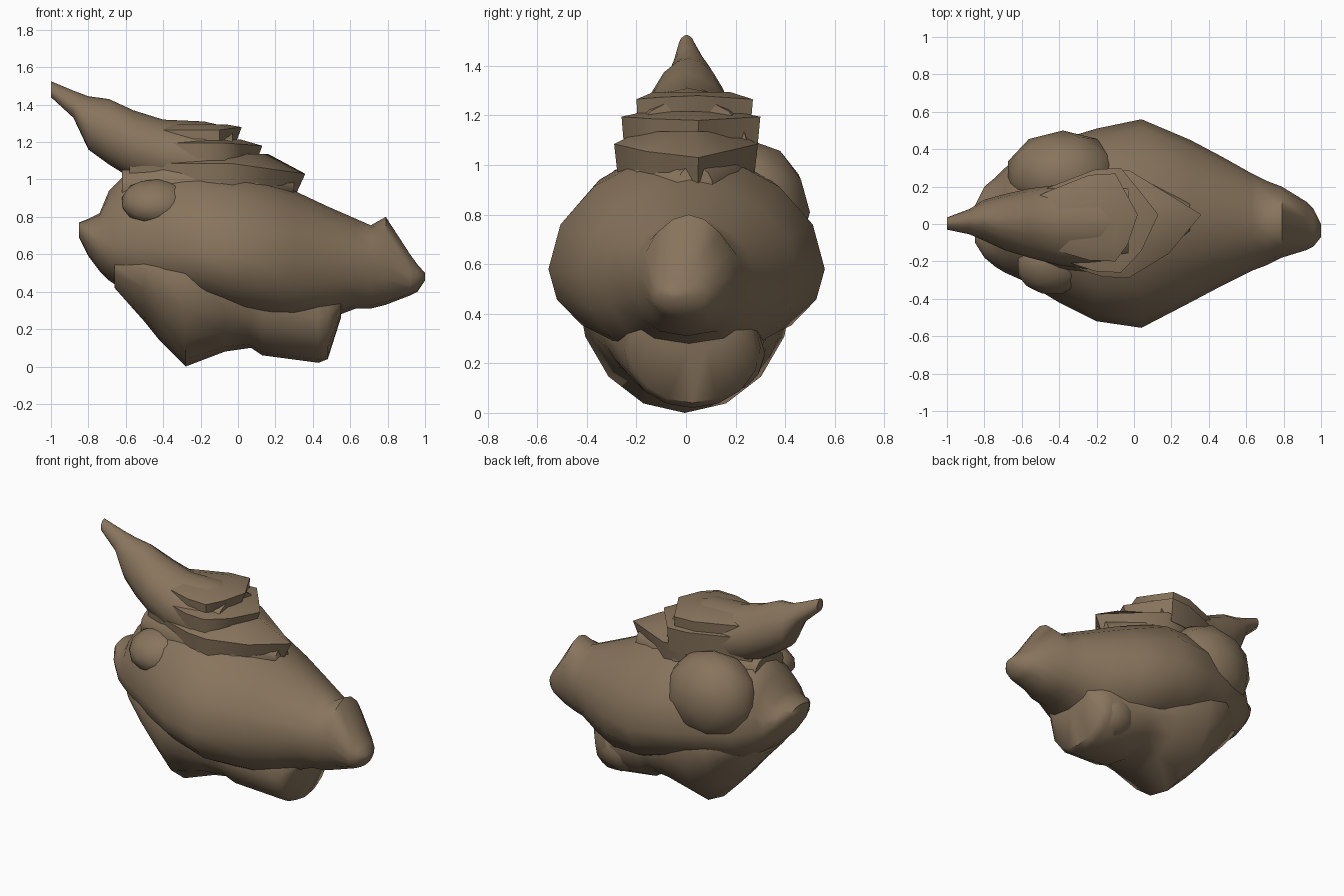
import bpy, bmesh, math
from mathutils import Matrix

mat = bpy.data.materials.new("earth_brown")
mat.diffuse_color = (0.245, 0.175, 0.108, 1)


def finish(bm, name, angle=50):
    bmesh.ops.recalc_face_normals(bm, faces=bm.faces)
    me = bpy.data.meshes.new(name)
    bm.to_mesh(me)
    bm.free()
    me.materials.append(mat)
    ob = bpy.data.objects.new(name, me)
    bpy.context.collection.objects.link(ob)
    bpy.ops.object.select_all(action='DESELECT')
    ob.select_set(True)
    bpy.context.view_layer.objects.active = ob
    bpy.ops.object.shade_smooth_by_angle(angle=math.radians(angle))
    return ob


def skin(bm, rings):
    """Bridge consecutive rings and cap both ends."""
    vs = [[bm.verts.new(p) for p in r] for r in rings]
    n = len(vs[0])
    for a, b in zip(vs, vs[1:]):
        for i in range(n):
            j = (i + 1) % n
            bm.faces.new((a[i], a[j], b[j], b[i]))
    bm.faces.new(vs[0])
    bm.faces.new(vs[-1])


def loft_x(name, sections, n=16, upper=1.0, lower=1.0, angle=50):
    """Sections: x, y_min, y_max, z_bottom, z_widest, z_top.
    upper/lower: below 1 is fuller, above 1 is slimmer."""
    rings = []
    for x, y0, y1, zb, zm, zt in sections:
        ring = []
        for i in range(n):
            t = 2 * math.pi * i / n
            c, s = math.cos(t), math.sin(t)
            c = math.copysign(abs(c) ** (upper if s > 0 else lower), c)
            z = zm + s * ((zt - zm) if s > 0 else (zm - zb))
            ring.append((x, (y0 + y1) / 2 + c * (y1 - y0) / 2, z))
        rings.append(ring)
    bm = bmesh.new()
    skin(bm, rings)
    return finish(bm, name, angle)


def lump(name, centre, radii, tilt=0):
    bm = bmesh.new()
    bmesh.ops.create_icosphere(bm, subdivisions=2, radius=1)
    bm.transform(Matrix.Translation(centre) @ Matrix.Rotation(tilt, 4, 'X')
                 @ Matrix.Diagonal((*radii, 1)))
    return finish(bm, name)


def layer(name, tip, wide, y0, y1, z_top, z_tip, depth, rise):
    """Pointed shingle: undercut base, rim, and a crown rising into the peak."""
    half = [(tip, 0), (wide + (tip - wide) * 0.55, 0.55), (wide, 1),
            (wide - 0.14, 0.97), (-0.45, 0.66), (-0.58, 0.45)]
    pts = [(x, 0.05 if i == 0 else f * y1) for i, (x, f) in enumerate(half)]
    pts += [(x, f * y0) for x, f in reversed(half[1:])]
    rim, low, crown = [], [], []
    for x, y in pts:
        k = max(0, min(1, (x - wide) / (tip - wide)))
        z = z_top + (z_tip - z_top) * k
        rim.append((x, y, z))
        low.append((x - 0.06 * k, y * 0.95, z - depth))
        crown.append((wide - 0.1 + (x - wide + 0.1) * 0.6, y * 0.65, z_top + rise))
    bm = bmesh.new()
    skin(bm, [low, rim, crown])
    return finish(bm, name, 55)


# Main body, tapering to a blunt snout at +x
loft_x("body", [
    (-0.85, -0.10, 0.10, 0.69, 0.73, 0.77),
    (-0.80, -0.18, 0.20, 0.59, 0.70, 0.79),
    (-0.74, -0.23, 0.25, 0.51, 0.65, 0.82),
    (-0.69, -0.26, 0.30, 0.46, 0.65, 0.94),
    (-0.60, -0.30, 0.37, 0.40, 0.63, 1.03),
    (-0.40, -0.42, 0.45, 0.36, 0.62, 1.08),
    (-0.20, -0.52, 0.51, 0.33, 0.60, 1.08),
    (0.04, -0.555, 0.56, 0.26, 0.58, 1.05),
    (0.30, -0.42, 0.45, 0.21, 0.56, 0.94),
    (0.47, -0.33, 0.36, 0.25, 0.56, 0.86),
    (0.63, -0.25, 0.27, 0.31, 0.56, 0.79),
    (0.71, -0.22, 0.23, 0.31, 0.55, 0.755),
    (0.79, -0.18, 0.20, 0.33, 0.55, 0.80),
    (0.92, -0.14, 0.12, 0.38, 0.48, 0.60),
    (0.96, -0.12, 0.08, 0.40, 0.48, 0.545),
    (1.00, -0.07, 0.00, 0.46, 0.48, 0.50)], upper=1.15, lower=0.8)

# Underside with two low points, merging into the body at the rear
loft_x("underside", [
    (-0.66, -0.24, 0.25, 0.42, 0.54, 0.64),
    (-0.50, -0.35, 0.37, 0.24, 0.53, 0.66),
    (-0.42, -0.39, 0.41, 0.14, 0.52, 0.66),
    (-0.28, -0.44, 0.43, 0.00, 0.50, 0.66),
    (-0.07, -0.39, 0.40, 0.08, 0.43, 0.60),
    (0.07, -0.34, 0.35, 0.10, 0.36, 0.60),
    (0.13, -0.31, 0.33, 0.06, 0.31, 0.60),
    (0.43, -0.25, 0.30, 0.02, 0.26, 0.55),
    (0.48, -0.23, 0.28, 0.04, 0.26, 0.50),
    (0.55, -0.18, 0.20, 0.26, 0.34, 0.45)], lower=1.0)

# Swept-back peak
loft_x("peak", [
    (-1.00, -0.03, 0.035, 1.44, 1.48, 1.525),
    (-0.88, -0.055, 0.08, 1.33, 1.39, 1.475),
    (-0.80, -0.09, 0.13, 1.16, 1.29, 1.445),
    (-0.69, -0.14, 0.16, 1.08, 1.24, 1.43),
    (-0.56, -0.18, 0.19, 1.00, 1.18, 1.37),
    (-0.40, -0.22, 0.21, 0.95, 1.13, 1.32),
    (-0.18, -0.25, 0.27, 0.90, 1.10, 1.31),
    (-0.03, -0.22, 0.25, 0.90, 1.08, 1.275)], upper=1.2, lower=0.9)

# Wide neck joining peak and body
loft_x("neck", [
    (-0.62, -0.15, 0.15, 0.80, 0.97, 1.06),
    (-0.40, -0.24, 0.24, 0.75, 0.97, 1.14),
    (-0.10, -0.28, 0.28, 0.75, 0.97, 1.14),
    (0.10, -0.21, 0.22, 0.75, 0.95, 1.07),
    (0.30, -0.04, 0.11, 0.75, 0.90, 1.00)], lower=0.7)

# Stepped layers in front of the peak
layer("upper_layer", 0.02, -0.10, -0.20, 0.27, 1.265, 1.28, 0.16, 0.03)
layer("middle_layer", 0.13, -0.07, -0.26, 0.30, 1.195, 1.18, 0.16, 0.02)
layer("lower_layer", 0.36, -0.03, -0.29, 0.29, 1.085, 1.03, 0.13, 0.05)

# Rounded lumps on the sides
lump("back_dome", (-0.38, 0.26, 0.81), (0.31, 0.24, 0.29))
lump("front_bump", (-0.44, -0.23, 0.88), (0.19, 0.16, 0.115), 0.5)
lump("low_back_bulge", (0.34, 0.17, 0.24), (0.17, 0.15, 0.16))
